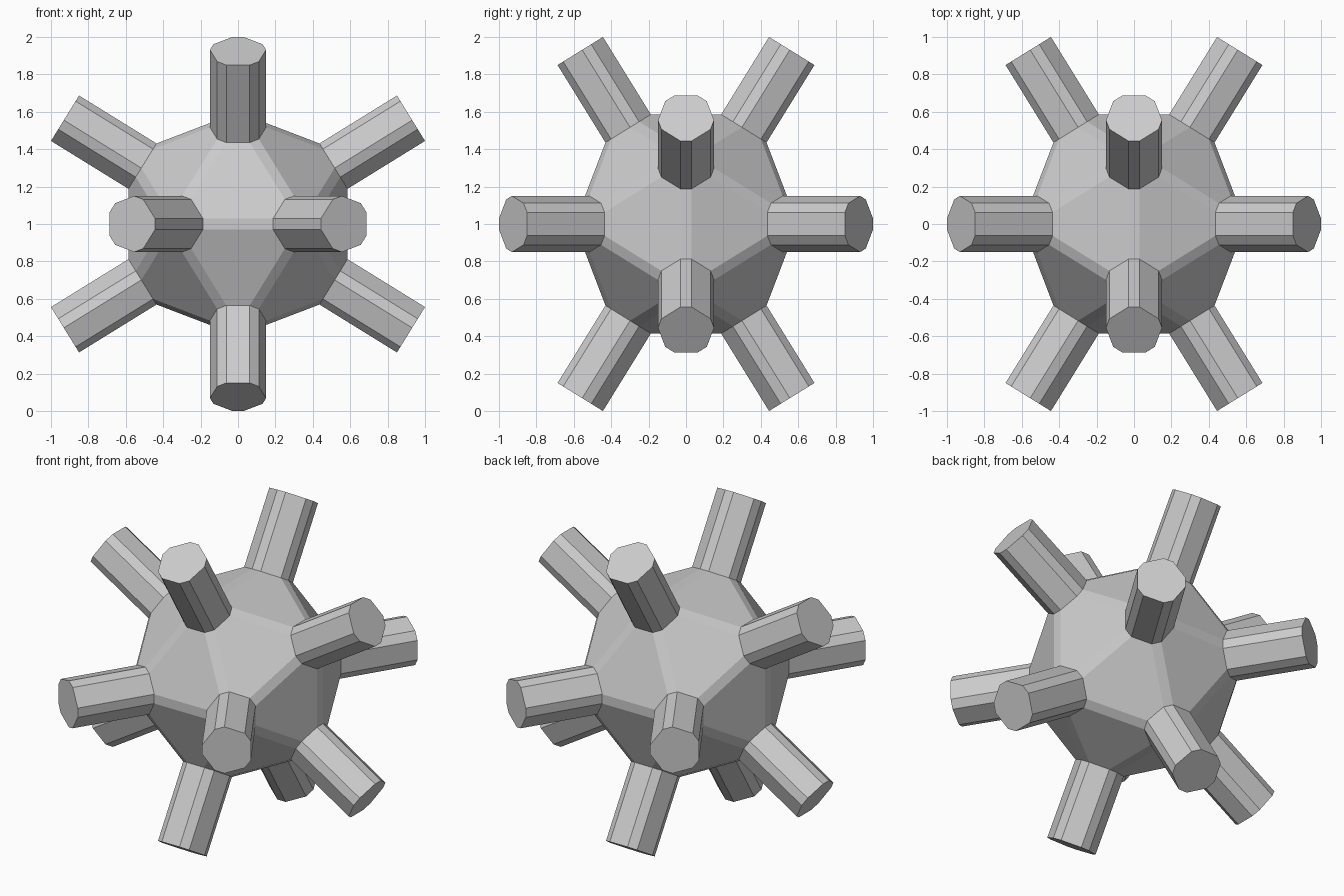
import bpy, bmesh
from math import sqrt, radians
from mathutils import Vector

if "Cube" in bpy.data.objects:
    bpy.data.objects.remove(bpy.data.objects["Cube"])

PHI = (1 + sqrt(5)) / 2
BASE, TIP = 0.597, 1.084      # distance from centre to spike root and spike end
REACH, HALF = 0.148, 0.03     # ten-sided spike section: short-side distance, half width

# Twelve spike directions (icosahedron corners)
dirs = []
for s in (1, -1):
    for t in (1, -1):
        for v in ((0, s, t * PHI), (s, t * PHI, 0), (t * PHI, 0, s)):
            dirs.append(Vector(v).normalized())

bm = bmesh.new()

# Corner points of every ten-sided spike root: a short side facing each neighbour
for d in dirs:
    for n in dirs:
        if 0.3 < d.dot(n) < 0.6:
            toward = (n - d * d.dot(n)).normalized()
            side = d.cross(toward)
            for sign in (1, -1):
                bm.verts.new(d * BASE + toward * REACH + side * sign * HALF)

# Faceted core with narrow bevelled edges
bmesh.ops.convex_hull(bm, input=bm.verts[:])
bmesh.ops.dissolve_limit(bm, angle_limit=radians(2), verts=bm.verts[:], edges=bm.edges[:])

# Pull the ten-sided faces out into spikes
roots = [f for f in bm.faces if len(f.verts) == 10]
caps = bmesh.ops.extrude_discrete_faces(bm, faces=roots)["faces"]
for f in caps:
    direction = f.calc_center_median().normalized()
    bmesh.ops.translate(bm, verts=f.verts[:], vec=direction * (TIP - BASE))

bmesh.ops.translate(bm, verts=bm.verts[:], vec=(0, 0, 1))
bmesh.ops.recalc_face_normals(bm, faces=bm.faces[:])

mesh = bpy.data.meshes.new("spiked_ball")
bm.to_mesh(mesh)
bm.free()
bpy.context.collection.objects.link(bpy.data.objects.new("spiked_ball", mesh))
